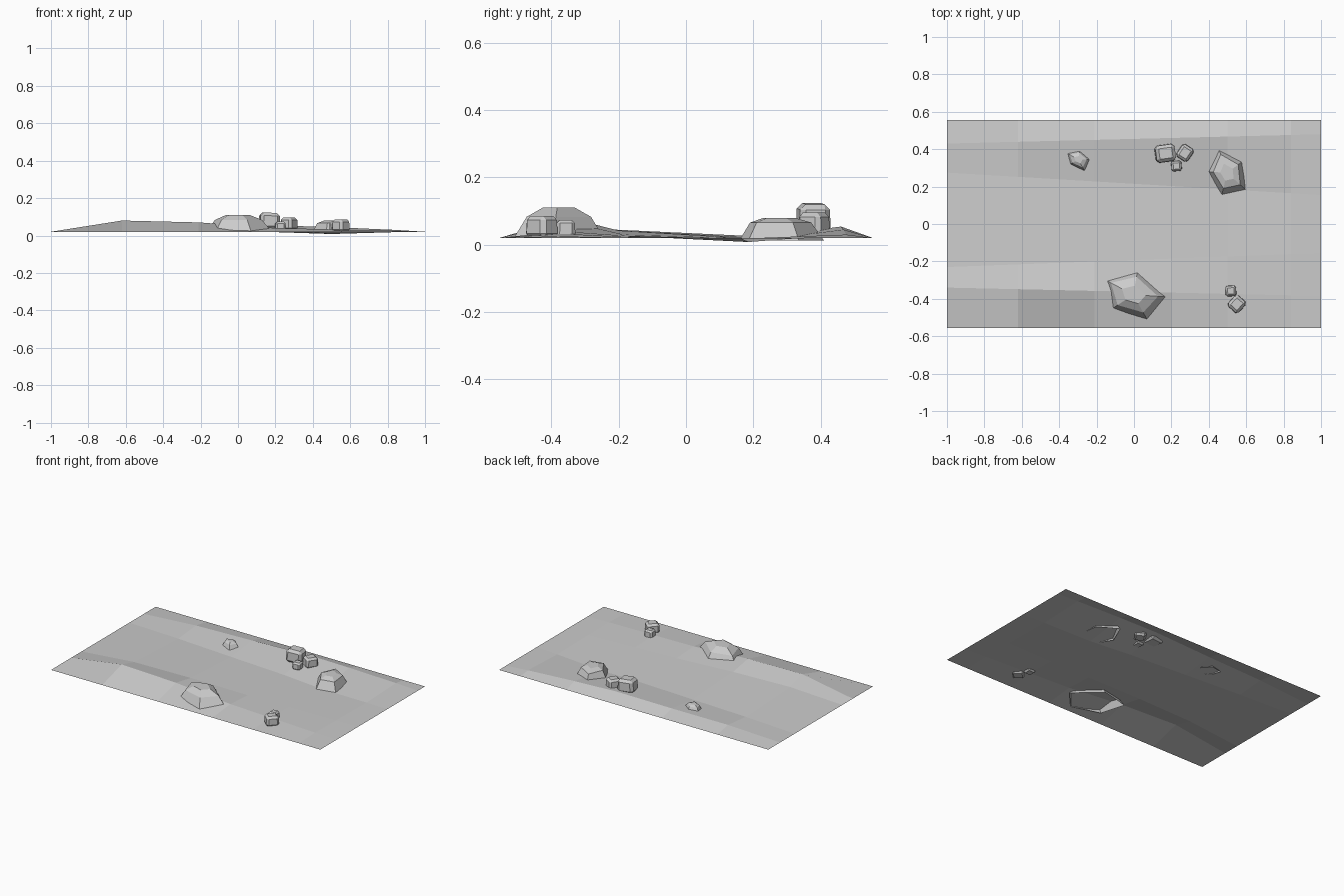
import bpy, bmesh
from math import radians
from mathutils import Vector, Matrix

if "Cube" in bpy.data.objects:
    bpy.data.objects.remove(bpy.data.objects["Cube"])


def make_object(name, bm):
    bmesh.ops.recalc_face_normals(bm, faces=bm.faces)
    me = bpy.data.meshes.new(name)
    bm.to_mesh(me)
    bm.free()
    ob = bpy.data.objects.new(name, me)
    bpy.context.collection.objects.link(ob)
    return ob


# Ground sheet: coarse grid, flat rim, gentle ridges front and back
RIM = 0.02
xs = [-1, -0.62, -0.21, 0.2, 0.5, 0.84, 1]
# each row: y at left, y at right, inner heights
rows = [
    (-0.555, -0.555, None),
    (-0.34, -0.385, (0.08, 0.07, 0.04, 0.033, 0.025)),
    (-0.23, -0.155, (0.045, 0.042, 0.03, 0.026, 0.022)),
    (0.275, 0.155, (0.023, 0.02, 0.018, 0.008, 0.018)),
    (0.43, 0.48, (0.04, 0.045, 0.054, 0.045, 0.03)),
    (0.555, 0.555, None),
]
bm = bmesh.new()
grid = []
for y0, y1, heights in rows:
    zs = [RIM] + list(heights or [RIM] * 5) + [RIM]
    grid.append([bm.verts.new((x, y0 + (y1 - y0) * (x + 1) / 2, z))
                 for x, z in zip(xs, zs)])
for a, b in zip(grid, grid[1:]):
    for i in range(len(xs) - 1):
        bm.faces.new((a[i], a[i + 1], b[i + 1], b[i]))
for f in bm.faces:
    if f.normal.z < 0:
        f.normal_flip()
make_object("ground", bm)


# Mounds: open five-sided domes, with a steep skirt, shoulder and flat cap
def mound(name, outline, z0, z1, z2, mid=0.72, top=0.36):
    bm = bmesh.new()
    c = sum((Vector(p) for p in outline), Vector((0, 0))) / len(outline)
    rings = []
    for s, z in ((1, z0), (mid, z1), (top, z2)):
        pts = [c + (Vector(p) - c) * s for p in outline]
        rings.append([bm.verts.new((p.x, p.y, z)) for p in pts])
    n = len(outline)
    for a, b in zip(rings, rings[1:]):
        for i in range(n):
            j = (i + 1) % n
            bm.faces.new((a[i], a[j], b[j], b[i]))
    bm.faces.new(rings[-1])
    make_object(name, bm)


mound("large_mound", [(-0.17, -0.29), (-0.12, -0.455), (0.07, -0.51),
                      (0.18, -0.39), (0.02, -0.245)], 0.022, 0.083, 0.11)
mound("medium_mound", [(0.45, 0.41), (0.395, 0.28), (0.47, 0.158),
                       (0.595, 0.185), (0.58, 0.335)], 0.012, 0.066, 0.08)
mound("small_mound", [(-0.36, 0.38), (-0.34, 0.32), (-0.265, 0.285),
                      (-0.235, 0.345), (-0.29, 0.395)], 0.028, 0.053, 0.062)


# Boulders: chipped blocks with a chamfer and slightly narrower top
def boulder(name, x, y, size, z0, z1, turn, tilt=0):
    bm = bmesh.new()
    bmesh.ops.create_cube(bm, size=1)
    for v in bm.verts:
        k = 0.93 if v.co.z > 0 else 1.0
        v.co = Vector((v.co.x * size[0] * k, v.co.y * size[1] * k,
                       v.co.z * (z1 - z0)))
    bmesh.ops.bevel(bm, geom=list(bm.edges), offset=0.17 * min(size),
                    segments=1, affect='EDGES')
    rot = Matrix.Rotation(radians(turn), 4, 'Z') @ Matrix.Rotation(radians(tilt), 4, 'Y')
    bm.transform(Matrix.Translation((x, y, (z0 + z1) / 2)) @ rot)
    make_object(name, bm)


boulder("back_boulder_large", 0.168, 0.378, (0.11, 0.095), 0.035, 0.122, 8, 3)
boulder("back_boulder_medium", 0.273, 0.38, (0.075, 0.082), 0.028, 0.095, -33)
boulder("back_boulder_small", 0.227, 0.31, (0.056, 0.056), 0.025, 0.074, 5)
boulder("front_boulder_small", 0.518, -0.358, (0.058, 0.058), 0.022, 0.074, 3)
boulder("front_boulder_large", 0.55, -0.428, (0.078, 0.082), 0.02, 0.086, -42)
